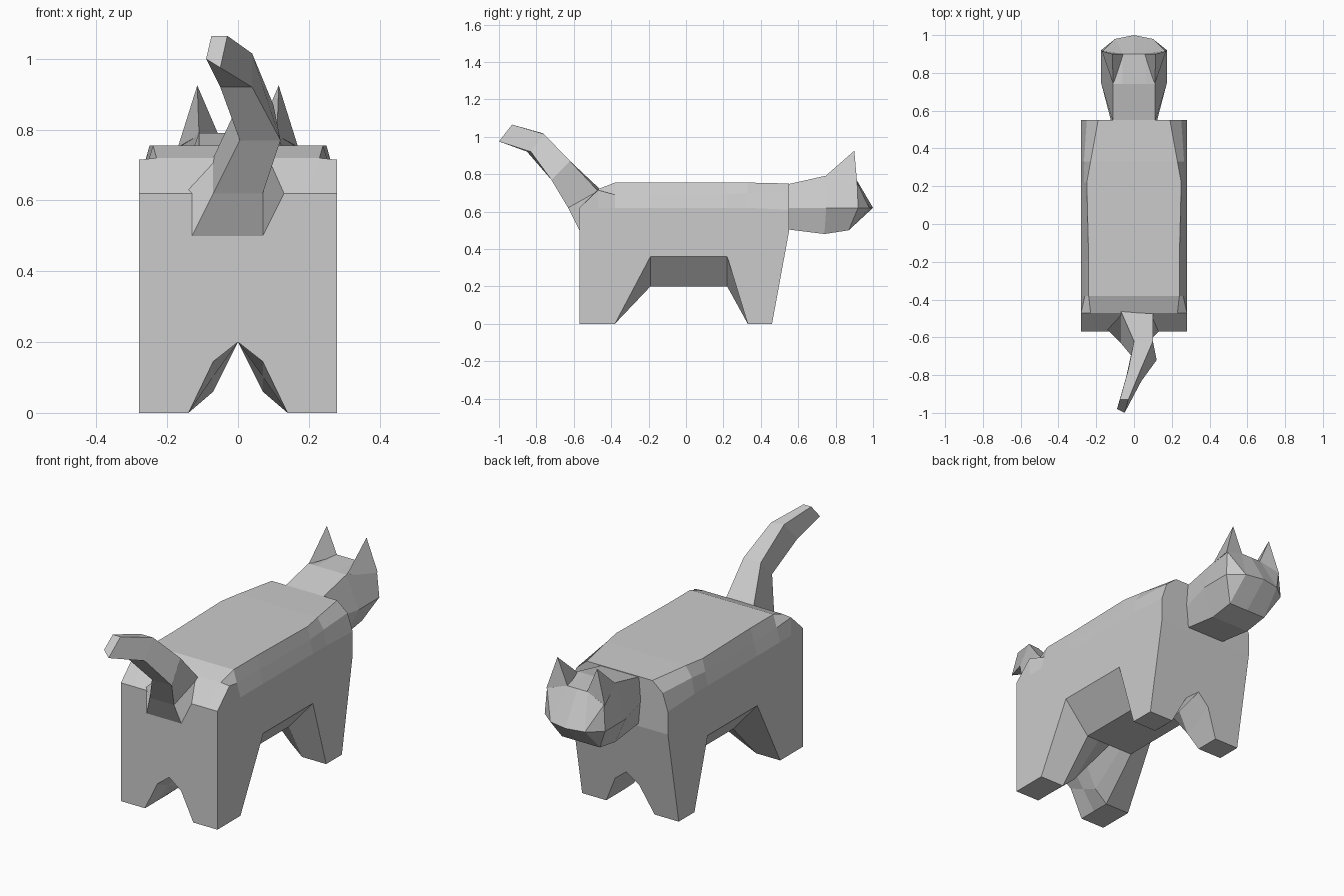
import bpy
import bmesh

cube = bpy.data.objects.get("Cube")
if cube:
    bpy.data.objects.remove(cube, do_unlink=True)

grey = bpy.data.materials.new("plain grey")
grey.use_nodes = True
grey.diffuse_color = (0.6, 0.6, 0.6, 1)
grey.node_tree.nodes["Principled BSDF"].inputs["Base Color"].default_value = grey.diffuse_color


def finish(name, bm, mirrored=False):
    """Clean the mesh, make a flat shaded object and mirror it if asked."""
    bmesh.ops.remove_doubles(bm, verts=bm.verts, dist=0.001)
    if mirrored:
        copy = bmesh.ops.duplicate(bm, geom=bm.verts[:] + bm.edges[:] + bm.faces[:])["geom"]
        flipped = [item for item in copy if isinstance(item, bmesh.types.BMVert)]
        for vert in flipped:
            vert.co.x = -vert.co.x
        bmesh.ops.remove_doubles(bm, verts=bm.verts, dist=0.001)
    bmesh.ops.recalc_face_normals(bm, faces=bm.faces)
    mesh = bpy.data.meshes.new(name)
    bm.to_mesh(mesh)
    bm.free()
    mesh.materials.append(grey)
    obj = bpy.data.objects.new(name, mesh)
    bpy.context.collection.objects.link(obj)
    return obj


def loft(bm, sections, closed=False):
    """Join neighbouring sections with quads and return their vertices."""
    rows = [[bm.verts.new(point) for point in section] for section in sections]
    for near, far in zip(rows, rows[1:]):
        count = len(near)
        for i in range(count if closed else count - 1):
            j = (i + 1) % count
            bm.faces.new((near[i], near[j], far[j], far[i]))
    return rows


OUTER, INNER, GAP, BELLY = 0.28, 0.14, 0.07, 0.2


def trunk_section(y, top, corner, shoulder, side, foot, inner, gap, slant=0.0):
    """Half outline from the spine, over the flank and under the belly."""
    low = 0.49
    outline = [(0, top), (corner, top), shoulder, (OUTER, side), (OUTER, low),
               (OUTER, foot), (INNER, inner), (GAP, gap), (0, BELLY)]
    return [(x, y - slant * max(0, 1 - z / low), z) for x, z in outline]


# Trunk with all four legs, lofted from rump to chest
body = bmesh.new()
sections = [
    trunk_section(-0.57, 0.62, 0.2, (OUTER, 0.62), 0.6, 0, 0, 0.145),
    trunk_section(-0.38, 0.755, 0.24, (0.26, 0.69), 0.62, 0, 0, 0.06),
    trunk_section(-0.19, 0.755, 0.24, (0.26, 0.69), 0.62, 0.36, BELLY, BELLY),
    trunk_section(0.22, 0.755, 0.25, (0.265, 0.69), 0.62, 0.36, BELLY, BELLY),
    trunk_section(0.33, 0.755, 0.23, (0.265, 0.7), 0.62, 0, 0, 0.06),
    trunk_section(0.55, 0.75, 0.19, (0.25, 0.7), 0.61, 0, 0, 0.145, slant=0.09),
]
# The rump slopes through one extra edge above the hind legs
rump = list(sections[0])
rump[:4] = [(0, -0.47, 0.72), (0.23, -0.47, 0.72), (OUTER, -0.47, 0.715), (OUTER, -0.47, 0.62)]
for i in range(4, len(rump)):
    rump[i] = tuple((a + b) / 2 for a, b in zip(sections[0][i], sections[1][i]))
sections.insert(1, rump)
rows = loft(body, sections)
body.faces.new(rows[0])
chest = body.verts.new((0, 0.55, 0.49))
body.faces.new(rows[-1][:5] + [chest])
body.faces.new([chest] + rows[-1][4:])
finish("body_and_legs", body, mirrored=True)

# Neck and head, with the last section folded flat along the muzzle ridge
head = bmesh.new()
ridge, cheek = 0.62, 0.175
neck = [(0, 0.54, 0.745), (0.06, 0.54, 0.745), (0.11, 0.54, 0.745),
        (0.12, 0.54, ridge), (0.11, 0.54, 0.505), (0, 0.54, 0.505)]
crown = [(0, 0.74, 0.79), (0.06, 0.74, 0.79), (0.11, 0.74, 0.79),
         (cheek, 0.75, ridge), (0.11, 0.74, 0.48), (0, 0.74, 0.48)]
brow = [(0, 0.9, 0.79), (0.06, 0.9, 0.79), (0.165, 0.915, 0.755),
        (cheek, 0.92, ridge), (0.11, 0.87, 0.5), (0, 0.87, 0.5)]
nose, lip = (0, 1, ridge), (0.1, 0.98, ridge)
loft(head, [neck, crown, brow, [nose, lip, lip, lip, lip, nose]])
finish("head", head, mirrored=True)

# Pointed ears
for side, sign in (("left", 1), ("right", -1)):
    ear = bmesh.new()
    corners = [(0.115, 0.9, 0.925), (0.055, 0.9, 0.785), (0.17, 0.915, 0.75), (0.11, 0.74, 0.785)]
    for x, y, z in corners:
        ear.verts.new((sign * x, y, z))
    bmesh.ops.convex_hull(ear, input=ear.verts)
    finish(side + "_ear", ear)

# Tail: square sections in the order lower left, lower right, upper right, upper left
tail = bmesh.new()
rows = loft(tail, [
    [(-0.14, -0.56, 0.48), (0.07, -0.56, 0.48), (0.14, -0.56, 0.62), (-0.14, -0.56, 0.63)],
    [(-0.07, -0.63, 0.62), (0.07, -0.63, 0.62), (0.1, -0.47, 0.71), (-0.07, -0.46, 0.72)],
    [(0.005, -0.72, 0.77), (0.12, -0.72, 0.77), (0.1, -0.62, 0.87), (0, -0.62, 0.87)],
    [(-0.05, -0.85, 0.92), (0.04, -0.83, 0.92), (0.04, -0.76, 1.015), (-0.03, -0.77, 1.02)],
    [(-0.09, -0.98, 1), (-0.05, -1, 0.975), (-0.03, -0.93, 1.065), (-0.075, -0.93, 1.065)],
], closed=True)
tail.faces.new(rows[0])
tail.faces.new(rows[-1])
finish("tail", tail)
